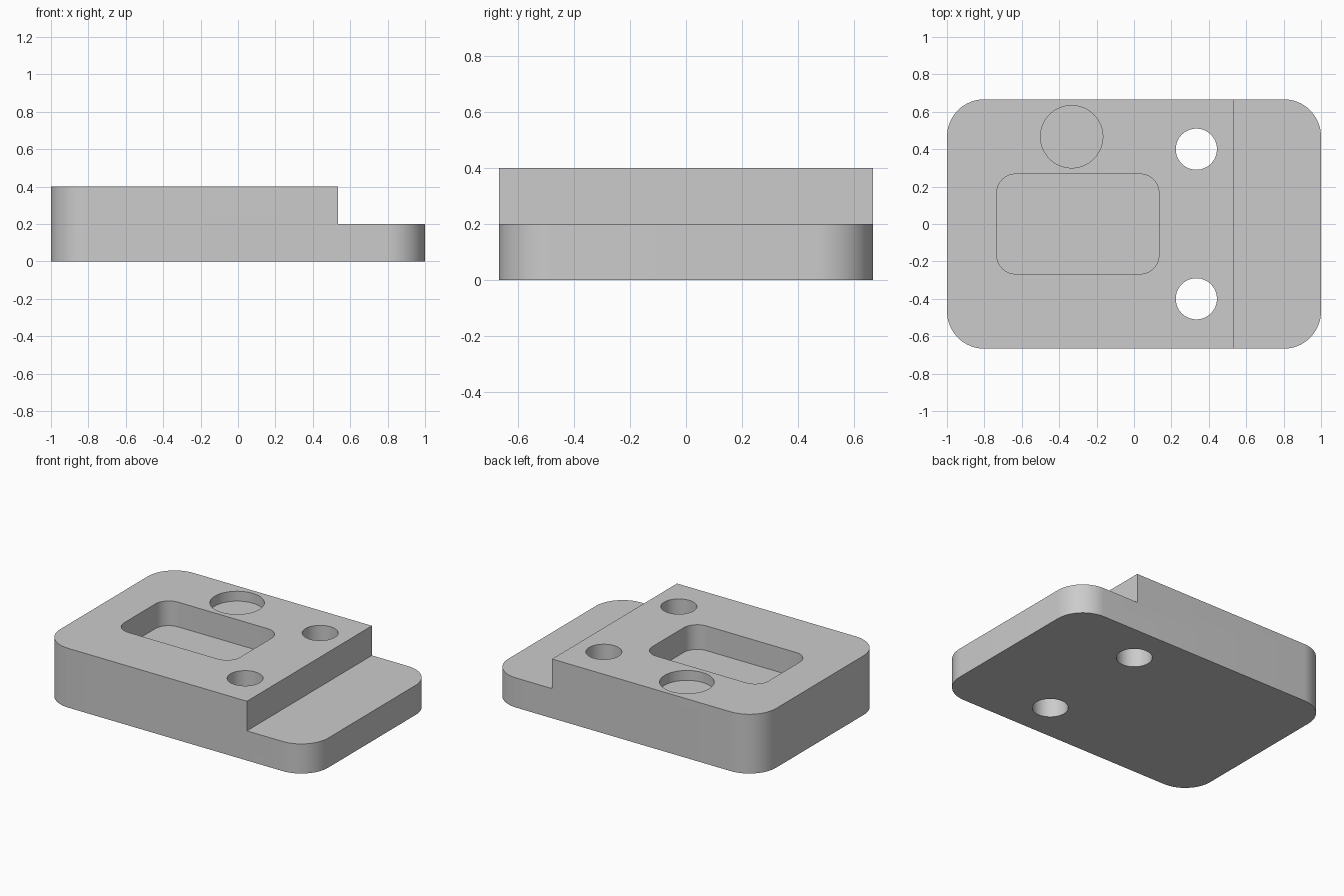
import bpy, bmesh, math

cube = bpy.data.objects.get("Cube")
if cube:
    bpy.data.objects.remove(cube, do_unlink=True)

U = 1 / 15  # design unit: the plate is 30 x 20 x 6 units

grey = bpy.data.materials.new("light grey")
grey.use_nodes = True
grey.diffuse_color = (0.6, 0.6, 0.6, 1)
grey.node_tree.nodes["Principled BSDF"].inputs["Base Color"].default_value = (0.6, 0.6, 0.6, 1)


def rounded_rect(cx, cy, w, d, r, steps=16):
    """Outline of a rectangle with rounded corners; w = d = 2r gives a circle."""
    pts = []
    for k, (sx, sy) in enumerate([(1, 1), (-1, 1), (-1, -1), (1, -1)]):
        for i in range(steps + 1):
            a = math.pi / 2 * (k + i / steps)
            pts.append((cx + sx * (w / 2 - r) + r * math.cos(a),
                        cy + sy * (d / 2 - r) + r * math.sin(a)))
    return pts


def prism(name, outline, z0, z1):
    bm = bmesh.new()
    base = bm.faces.new([bm.verts.new((x * U, y * U, z0 * U)) for x, y in outline])
    top = bmesh.ops.extrude_face_region(bm, geom=[base])["geom"]
    bmesh.ops.translate(bm, vec=(0, 0, (z1 - z0) * U),
                        verts=[g for g in top if isinstance(g, bmesh.types.BMVert)])
    bmesh.ops.remove_doubles(bm, verts=bm.verts, dist=1e-5)
    bmesh.ops.recalc_face_normals(bm, faces=bm.faces)
    mesh = bpy.data.meshes.new(name)
    bm.to_mesh(mesh)
    bm.free()
    mesh.materials.append(grey)
    obj = bpy.data.objects.new(name, mesh)
    bpy.context.collection.objects.link(obj)
    return obj


# Main body with rounded vertical corners
plate = prism("base_plate", rounded_rect(0, 0, 30, 20, 3), 0, 6)

# Cutters: lowered end, pocket, shallow round recess, two through holes
cutters = [
    prism("step_cutter", [(8, -12), (18, -12), (18, 12), (8, 12)], 3, 8),
    prism("pocket_cutter", rounded_rect(-4.5, 0, 13, 8, 1.5), 3.5, 8),
    prism("recess_cutter", rounded_rect(-5, 7, 5, 5, 2.5), 5, 8),
]
for side, y in (("front", -6), ("back", 6)):
    cutters.append(prism(side + "_hole_cutter", rounded_rect(5, y, 3.3, 3.3, 1.65), -2, 8))

bpy.ops.object.select_all(action="DESELECT")
bpy.context.view_layer.objects.active = plate
plate.select_set(True)
for cutter in cutters:
    cutter.hide_render = True
    mod = plate.modifiers.new(cutter.name, "BOOLEAN")
    mod.operation = "DIFFERENCE"
    mod.solver = "EXACT"
    mod.object = cutter
    bpy.ops.object.modifier_apply(modifier=mod.name)
for cutter in cutters:
    bpy.data.objects.remove(cutter, do_unlink=True)

bpy.ops.object.shade_smooth_by_angle(angle=math.radians(30))
